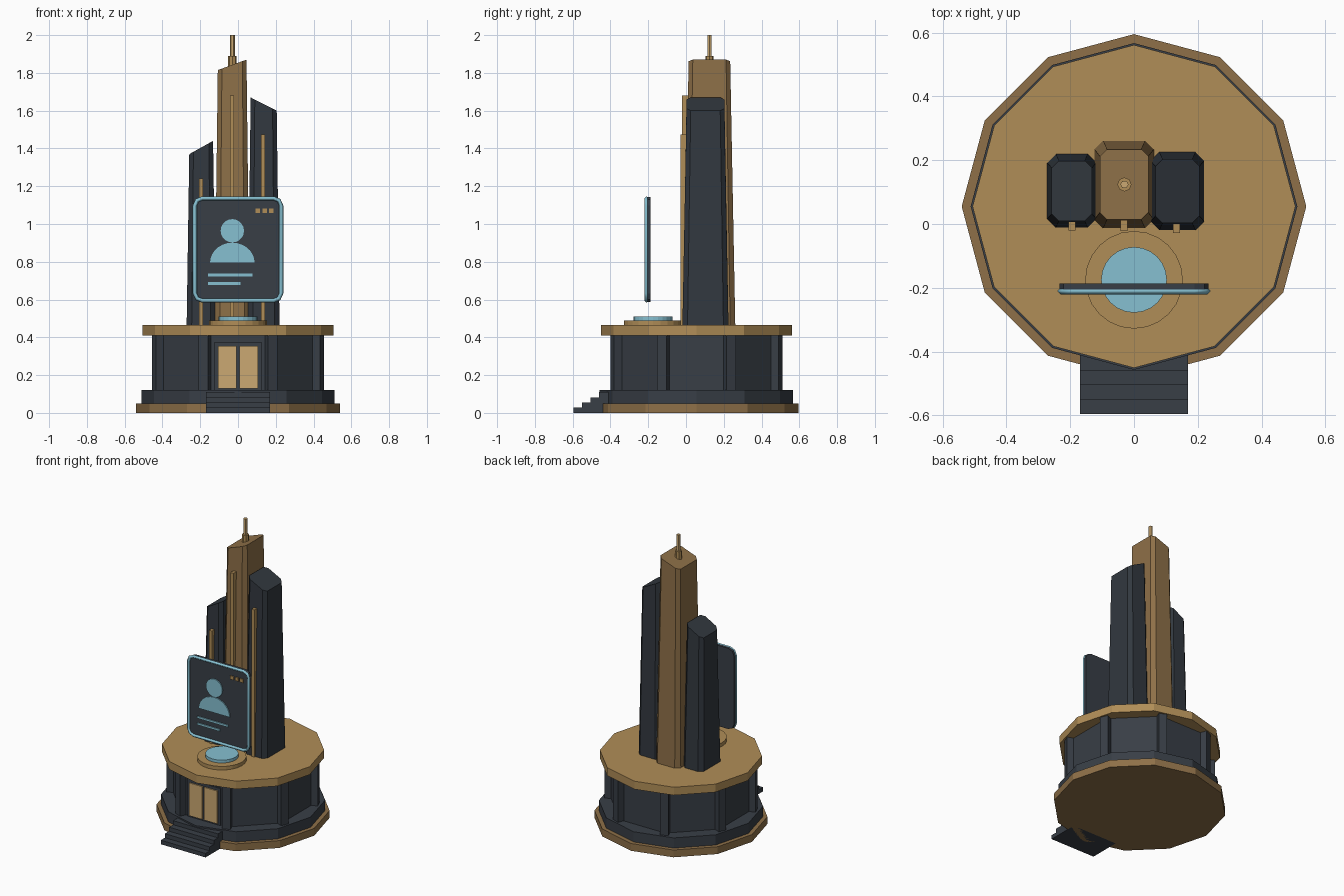
import bpy, bmesh, math
from mathutils import Vector

cube = bpy.data.objects.get("Cube")
if cube:
    bpy.data.objects.remove(cube, do_unlink=True)

CY = 0.055  # centre line of the round building


def material(name, hex_code):
    def linear(c):
        return c / 12.92 if c <= 0.04045 else ((c + 0.055) / 1.055) ** 2.4
    rgb = [linear(int(hex_code[i:i + 2], 16) / 255) for i in (0, 2, 4)]
    mat = bpy.data.materials.new(name)
    mat.use_nodes = True
    mat.diffuse_color = (*rgb, 1)
    mat.node_tree.nodes["Principled BSDF"].inputs["Base Color"].default_value = (*rgb, 1)
    return mat


CHARCOAL = material("charcoal", "383E46")
SLATE = material("dark slate", "32383F")
BRONZE = material("bronze", "8E7048")
GOLD = material("gold", "B08D57")
PALE = material("pale gold", "CBA972")
BLUE = material("light blue", "86C0D1")


def finish(name, bm, mat):
    bmesh.ops.recalc_face_normals(bm, faces=bm.faces)
    mesh = bpy.data.meshes.new(name)
    bm.to_mesh(mesh)
    bm.free()
    mesh.materials.append(mat)
    obj = bpy.data.objects.new(name, mesh)
    bpy.context.collection.objects.link(obj)
    return obj


def loft(name, lower, upper, mat):
    """Solid between two matching rings of points."""
    bm = bmesh.new()
    a = [bm.verts.new(p) for p in lower]
    b = [bm.verts.new(p) for p in upper]
    bm.faces.new(a)
    bm.faces.new(b)
    for i in range(len(a)):
        j = (i + 1) % len(a)
        bm.faces.new((a[i], a[j], b[j], b[i]))
    return finish(name, bm, mat)


def box(name, x, y, z, mat):
    corners = [(x[0], y[0]), (x[1], y[0]), (x[1], y[1]), (x[0], y[1])]
    return loft(name, [(*c, z[0]) for c in corners], [(*c, z[1]) for c in corners], mat)


def prism(name, centre, r, z, sides, mat, turn=0.0):
    ring = [(centre[0] + r * math.cos(turn + math.tau * i / sides),
             centre[1] + r * math.sin(turn + math.tau * i / sides)) for i in range(sides)]
    return loft(name, [(*p, z[0]) for p in ring], [(*p, z[1]) for p in ring], mat)


def plate(name, outline, y, mat):
    """Upright plate from an x-z outline."""
    return loft(name, [(px, y[0], pz) for px, pz in outline],
                [(px, y[1], pz) for px, pz in outline], mat)


def rounded(hx, hz, r, zc):
    """Rounded rectangle outline with two facets per corner."""
    pts = []
    for k, (sx, sz) in enumerate([(1, 1), (-1, 1), (-1, -1), (1, -1)]):
        for step in range(3):
            a = (k + step / 2) * math.pi / 2
            pts.append((sx * (hx - r) + r * math.cos(a), zc + sz * (hz - r) + r * math.sin(a)))
    return pts


# Round building: foot, plinth, drum with pilasters, roof
mid = (0, CY)
prism("base_slab", mid, 0.54, (0, 0.05), 12, BRONZE)
prism("plinth", mid, 0.512, (0.05, 0.12), 12, CHARCOAL)
prism("drum_wall", mid, 0.45, (0.12, 0.41), 8, CHARCOAL, math.pi / 8)
prism("roof_slab", mid, 0.506, (0.41, 0.465), 12, GOLD)
for i in range(8):
    angle = math.pi / 8 + i * math.pi / 4
    pilaster = box("pilaster", (-0.027, 0.027), (-0.027, 0.027), (0.12, 0.41), CHARCOAL)
    pilaster.location = (0.455 * math.cos(angle), CY + 0.455 * math.sin(angle), 0)
    pilaster.rotation_euler.z = angle

# Entrance: frame, two door leaves, steps
box("door_frame", (-0.125, 0.125), (-0.37, -0.34), (0.12, 0.375), CHARCOAL)
for side in (-1, 1):
    box("door_leaf", sorted((side * 0.007, side * 0.106)), (-0.378, -0.36), (0.13, 0.355), PALE)
for i in range(4):
    box("entrance_step", (-0.17, 0.17), (-0.595 + 0.045 * i, -0.38),
        (0.0275 * i, 0.0275 * (i + 1)), CHARCOAL)


# Tapered towers with chamfered corners and slanted tops
def tower(name, centre, low, high, z_left, z_right, mat):
    def ring(half, cut):
        hx, hy = half
        quarter = [(hx, hy - cut), (hx - cut, hy)]
        pts = quarter + [(-x, y) for x, y in reversed(quarter)]
        return pts + [(-x, -y) for x, y in pts]
    cx, cy = centre
    lower = [(cx + x, cy + y, 0.46) for x, y in ring(low, 0.027)]
    upper = [(cx + x, cy + y, z_left + (z_right - z_left) * (x / high[0] + 1) / 2)
             for x, y in ring(high, 0.022)]
    loft(name, lower, upper, mat)


tower("centre_tower", (-0.031, 0.124), (0.093, 0.137), (0.076, 0.11), 1.815, 1.87, BRONZE)
tower("right_tower", (-0.195, 0.104), (0.077, 0.115), (0.063, 0.094), 1.37, 1.44, SLATE)
tower("left_tower", (0.136, 0.103), (0.084, 0.122), (0.069, 0.1), 1.67, 1.6, SLATE)
for x, y, top in ((-0.195, -0.02, 1.24), (-0.031, -0.022, 1.68), (0.133, -0.028, 1.475)):
    box("tower_fin", (x - 0.011, x + 0.011), (y, 0.02), (0.465, top), GOLD)

# Mast on the centre tower
prism("mast_socket", (-0.03, 0.124), 0.022, (1.8, 1.89), 8, GOLD)
prism("mast", (-0.03, 0.124), 0.013, (1.88, 2.0), 6, PALE)

# Projector pad on the roof
prism("projector_pad", (0, -0.175), 0.153, (0.46, 0.49), 24, GOLD)
prism("projector_light", (0, -0.175), 0.103, (0.485, 0.51), 24, BLUE)

# Floating screen with a tubular rim
MID_Z = 0.865
plate("screen_panel", rounded(0.234, 0.277, 0.045, MID_Z), (-0.21, -0.187), CHARCOAL)
curve = bpy.data.curves.new("screen_rim", "CURVE")
curve.dimensions = "3D"
curve.bevel_depth = 0.011
curve.bevel_resolution = 0
outline = rounded(0.229, 0.271, 0.04, MID_Z)
spline = curve.splines.new("POLY")
spline.points.add(len(outline) - 1)
for point, (x, z) in zip(spline.points, outline):
    point.co = (x, -0.21, z, 1)
spline.use_cyclic_u = True
curve.materials.append(BLUE)
bpy.context.collection.objects.link(bpy.data.objects.new("screen_rim", curve))

# Screen symbols: head, shoulders, lines, dots
FRONT = (-0.217, -0.209)
head = [(-0.03 + 0.062 * math.cos(i * math.tau / 20),
         0.964 + 0.062 * math.sin(i * math.tau / 20)) for i in range(20)]
plate("symbol_head", head, FRONT, BLUE)
shoulders = [(-0.03 + 0.118 * math.cos(i * math.pi / 14),
              0.795 + 0.106 * math.sin(i * math.pi / 14)) for i in range(15)]
plate("symbol_shoulders", shoulders, FRONT, BLUE)
for end, z in ((0.076, 0.73), (0.013, 0.685)):
    box("symbol_line", (-0.16, end), FRONT, (z - 0.007, z + 0.007), BLUE)
for x in (0.105, 0.141, 0.177):
    box("symbol_dot", (x - 0.012, x + 0.012), FRONT, (1.058, 1.082), GOLD)
